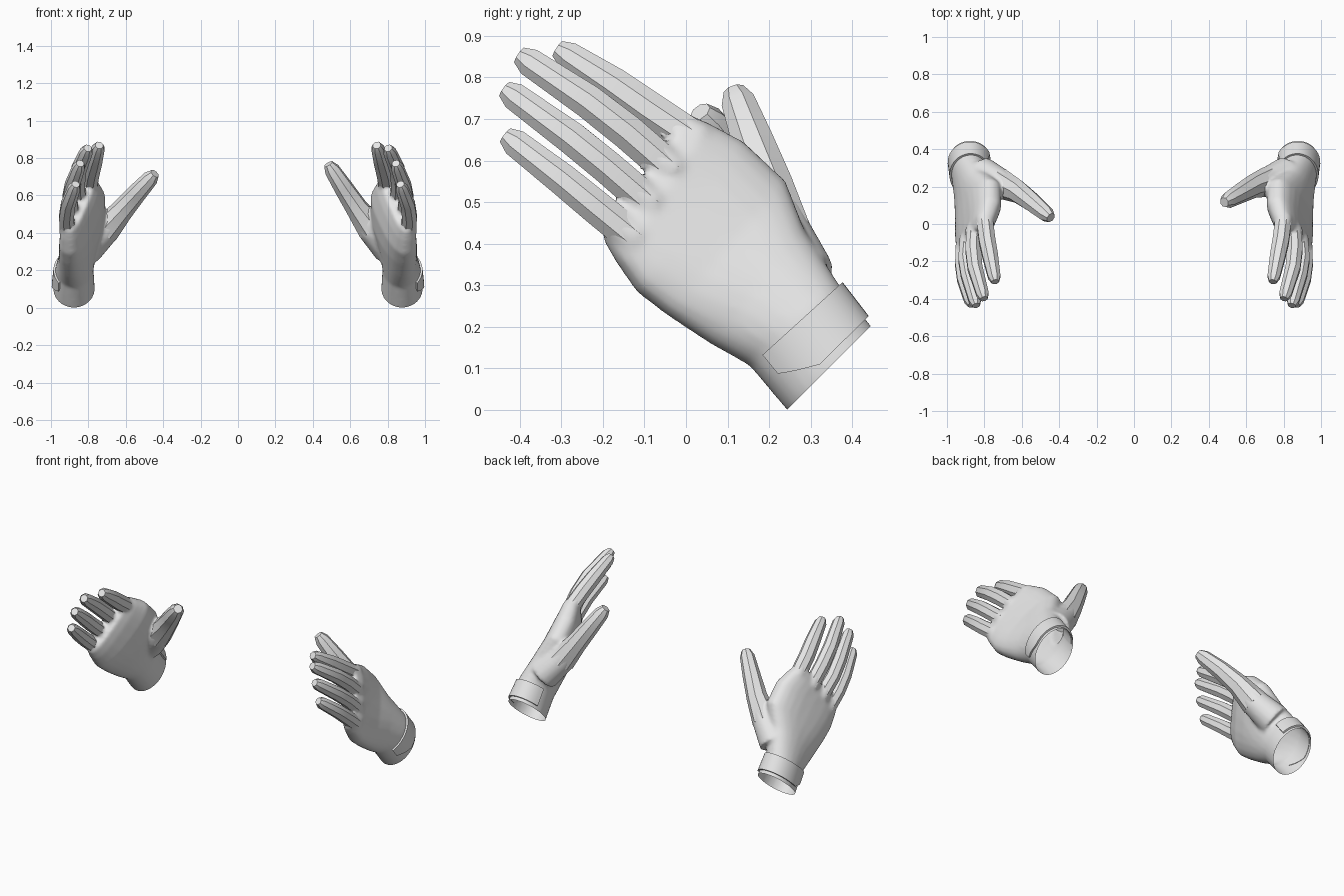
import bpy, bmesh, math
from mathutils import Vector

if "Cube" in bpy.data.objects:
    bpy.data.objects.remove(bpy.data.objects["Cube"])

grey = bpy.data.materials.new("light_grey")
grey.diffuse_color = (0.8, 0.8, 0.8, 1)
grey.use_nodes = True
grey.node_tree.nodes["Principled BSDF"].inputs["Base Color"].default_value = grey.diffuse_color

AXIS = Vector((0, -0.707, 0.707))      # from the wrist towards the fingers

# Palm sections: outer edge, thumb-side edge, half thickness, squareness
PALM = [
    ((.877, .292, -.048), (.877, .493, .153), .111, 1),
    ((.877, .242, .000), (.877, .445, .203), .111, 1),
    ((.877, .152, .107), (.872, .368, .303), .102, 1),
    ((.902, .057, .162), (.81, .285, .43), .096, .95),
    ((.915, -.045, .232), (.75, .237, .548), .091, .85),
    ((.917, -.115, .287), (.75, .135, .643), .082, .75),
    ((.917, -.165, .357), (.775, .05, .69), .066, .7),
    ((.912, -.20, .41), (.79, .003, .71), .045, .7),
]
# Digits: centre line points, each with a radius
DIGITS = {
    "index_finger": [(.80, .03, .642, .049), (.785, -.09, .722, .049),
                     (.768, -.175, .782, .046), (.747, -.283, .852, .037)],
    "middle_finger": [(.855, -.03, .572, .046), (.86, -.14, .668, .046),
                      (.85, -.235, .742, .044), (.81, -.375, .836, .037)],
    "ring_finger": [(.89, -.08, .49, .045), (.90, -.19, .585, .044),
                    (.887, -.275, .654, .043), (.85, -.412, .754, .036)],
    "little_finger": [(.912, -.12, .41, .045), (.917, -.215, .487, .044),
                      (.908, -.295, .553, .042), (.875, -.41, .642, .036)],
    "thumb": [(.815, .265, .315, .09), (.715, .225, .42, .082), (.633, .20, .535, .063),
              (.565, .163, .64, .054), (.502, .127, .738, .044)],
}


def spow(v, e):
    return math.copysign(abs(v) ** e, v)


def palm_point(sec, ang, off=0.0):
    """Point on a palm section; 0 is the thumb side, 90 degrees the back."""
    lo, up, h, e = Vector(sec[0]), Vector(sec[1]), sec[2], sec[3]
    a = (up - lo) / 2
    n = a.cross(AXIS).normalized()
    if n.x < 0:
        n = -n
    return ((lo + up) / 2 + a.normalized() * (a.length + off) * spow(math.cos(ang), e)
            + n * (h + off) * spow(math.sin(ang), e))


def palm_rings():
    return [[palm_point(s, 2 * math.pi * k / 24) for k in range(24)] for s in PALM]


def digit_rings(pts, sides=8, tip=True):
    """Tapered tube along a path with a chamfered tip."""
    rings = []
    c = [Vector(p[:3]) for p in pts]
    r = [p[3] for p in pts]
    if tip:
        d = (c[-1] - c[-2]).normalized()
        c.append(c[-1] + d * r[-1] * .85)
        r.append(r[-1] * .62)
    for i, (p, rad) in enumerate(zip(c, r)):
        t = (c[min(i + 1, len(c) - 1)] - c[max(i - 1, 0)]).normalized()
        n = Vector((1, 0, 0)) - t * t.x
        n.normalize()
        w = t.cross(n)
        rings.append([p + n * rad * .97 * math.cos(a) + w * rad * math.sin(a)
                      for a in (2 * math.pi * (k + .5) / sides for k in range(sides))])
    return rings


def build(name, lofts, side):
    """Make one object from closed lofts, mirrored in x by side."""
    bm = bmesh.new()
    for rings in lofts:
        vs = [[bm.verts.new((p.x * side, p.y, p.z)) for p in ring] for ring in rings]
        n = len(vs[0])
        for a, b in zip(vs, vs[1:]):
            for k in range(n):
                bm.faces.new((a[k], a[(k + 1) % n], b[(k + 1) % n], b[k]))
        bm.faces.new(vs[0])
        bm.faces.new(vs[-1])
    bmesh.ops.recalc_face_normals(bm, faces=bm.faces[:])
    me = bpy.data.meshes.new(name)
    bm.to_mesh(me)
    bm.free()
    me.materials.append(grey)
    ob = bpy.data.objects.new(name, me)
    bpy.context.collection.objects.link(ob)
    return ob


def shade(ob, degrees):
    bpy.ops.object.select_all(action='DESELECT')
    ob.select_set(True)
    bpy.context.view_layer.objects.active = ob
    bpy.ops.object.shade_smooth_by_angle(angle=math.radians(degrees))


def fuse_and_open(ob):
    """Blend the overlapping lofts into one skin, then cut the wrist open."""
    m = ob.modifiers.new("fuse", 'REMESH')
    m.mode = 'VOXEL'
    m.voxel_size = 0.010
    m = ob.modifiers.new("soften", 'SMOOTH')
    m.factor = 0.5
    m.iterations = 9
    dg = bpy.context.evaluated_depsgraph_get()
    me = bpy.data.meshes.new_from_object(ob.evaluated_get(dg))
    ob.modifiers.clear()
    bm = bmesh.new()
    bm.from_mesh(me)
    bmesh.ops.bisect_plane(bm, geom=bm.verts[:] + bm.edges[:] + bm.faces[:],
                           plane_co=(0, .2435, .0015), plane_no=AXIS, clear_inner=True)
    for f in bm.faces:
        f.smooth = True
        f.material_index = 0
    bm.to_mesh(me)
    bm.free()
    if not me.materials:
        me.materials.append(grey)
    ob.data = me


def strap_rings():
    """Band over the back of the wrist, ending in a clipped tab."""
    rings = []
    steps = 20
    for i in range(steps + 1):
        ang = math.radians(-60 + 193 * i / steps)
        tab = max(0, (i - 16) / 4)
        ring = []
        for f, off in ((.16 + .4 * tab, -.003), (.16 + .4 * tab, .010),
                       (.98, .010), (.98, -.003)):
            a = palm_point(PALM[1], ang, off)
            b = palm_point(PALM[2], ang, off)
            ring.append(a.lerp(b, f))
        rings.append(ring)
    return rings


for side, label in ((1, "right"), (-1, "left")):
    digits = {k: list(v) for k, v in DIGITS.items()}
    if side < 0:                       # left thumb leans further forward
        n = len(digits["thumb"]) - 1
        digits["thumb"] = [(x - .035 * (i / n) ** 1.5, y - .075 * (i / n) ** 1.5,
                            z - .045 * (i / n) ** 1.5, r)
                           for i, (x, y, z, r) in enumerate(digits["thumb"])]
    # Palm skin with roots that sink into each digit
    lofts = [palm_rings()]
    for name, pts in digits.items():
        root = pts[:4] if name == "thumb" else pts[:2]
        k = len(root) - 1
        root = [(*p[:3], p[3] * (1.08 - .3 * i / k)) for i, p in enumerate(root)]
        lofts.append(digit_rings(root, 16, False))
    fuse_and_open(build(label + "_palm", lofts, side))
    # Faceted digits
    for name, pts in digits.items():
        start = 1 if name == "thumb" else 0
        shade(build(f"{label}_{name}", [digit_rings(pts[start:])], side), 28)
    # Wrist strap
    shade(build(label + "_strap", [strap_rings()], side), 35)
